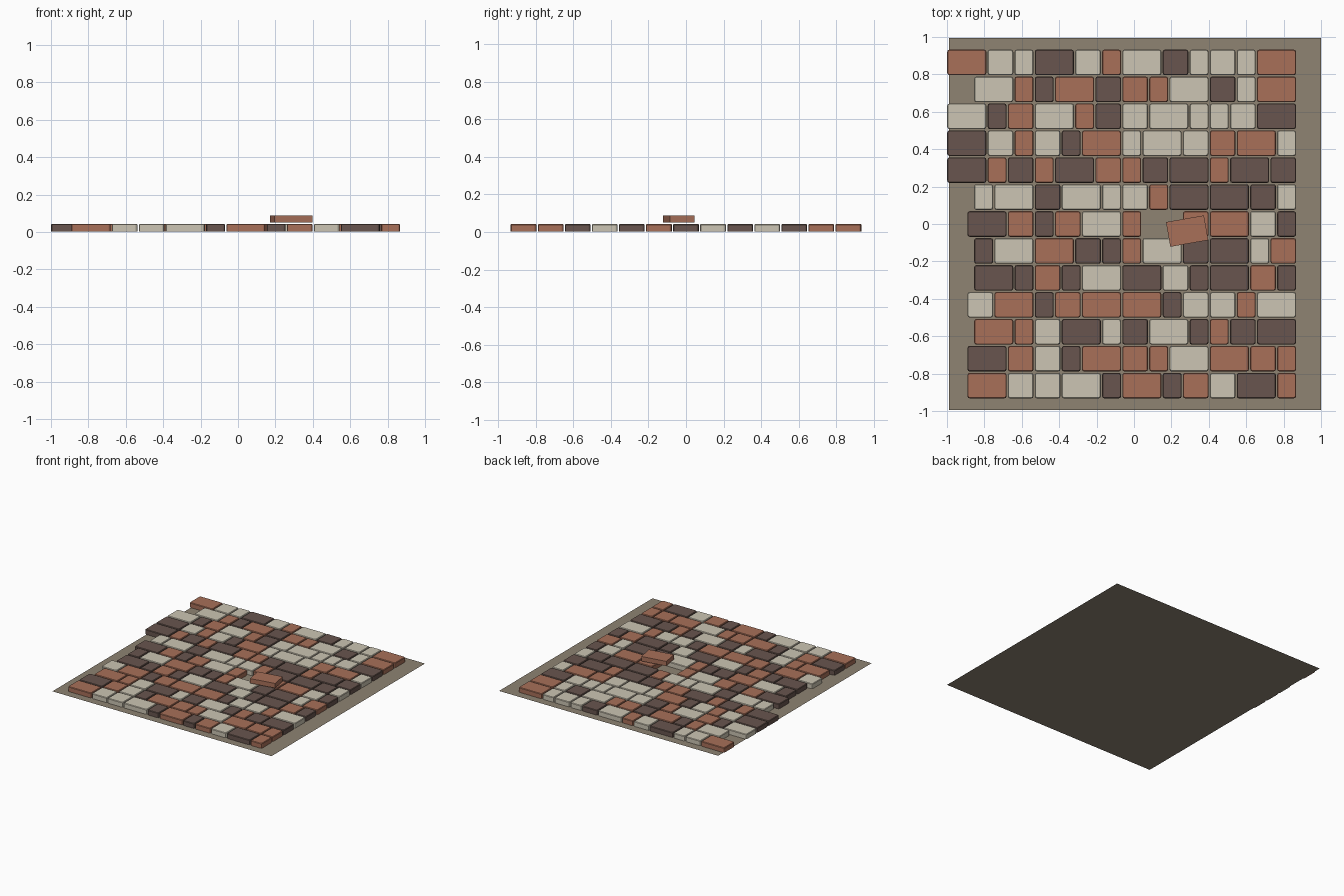
import bpy, bmesh, math

if "Cube" in bpy.data.objects:
    bpy.data.objects.remove(bpy.data.objects["Cube"])

def lin(h):
    f = lambda c: c / 12.92 if c <= 0.04045 else ((c + 0.055) / 1.055) ** 2.4
    return [f(int(h[i:i + 2], 16) / 255) for i in (0, 2, 4)] + [1]

def material(name, h):
    m = bpy.data.materials.new(name)
    m.diffuse_color = lin(h)
    m.use_nodes = True
    m.node_tree.nodes["Principled BSDF"].inputs["Base Color"].default_value = m.diffuse_color
    return m

MATS = {"R": material("terracotta red", "A87059"),
        "C": material("cream stone", "CCC5B3"),
        "D": material("dark brown", "68554E")}
SAND = material("sand bed", "8E8372")

U, GAP = 0.036, 0.007          # paving module (pavers are 3, 4 or 6 wide, 4 deep)
Z0, Z1 = 0.003, 0.043
RIGHT = 0.8665 + GAP / 2       # all rows end flush on this side

# Rows from back to front: colour + width in modules, "_" is a missing paver
ROWS = [
    "R6 C4 C3 D6 C4 R3 C6 D4 C3 C4 C3 R6",
    "C6 R3 D3 R6 D4 R4 R3 C6 D4 C3 R6",
    "C6 D3 R4 C6 R3 D4 C4 C6 C3 C3 C4 D6",
    "D6 C4 R3 C4 D3 R6 C3 C6 C4 R4 R6 C3",
    "D6 R3 D4 R3 D6 R4 R3 D4 D6 R3 D6 D4",
    "C3 C6 D4 C6 C3 C4 R3 D6 D6 D4 C3",
    "D6 R4 D3 R4 C6 R3 _6 R4 R6 C4 D3",
    "D3 C6 R6 D4 D3 R3 C6 D4 D6 C3 R4",
    "D6 D3 R4 D3 C6 D6 C4 D3 D6 R4 D3",
    "C4 R6 D3 R4 R6 R6 D3 C4 C4 R3 C6",
    "R6 R3 C4 D6 C3 D4 C6 D3 R3 D4 D6",
    "D6 R4 C4 D3 R6 R4 R3 C6 R6 R4 R3",
    "R6 C4 C4 C6 D3 R6 D3 R4 C4 D6 R3",
]

def block(name, w, d, h, mat, rounded=True):
    """Paver mesh centred on its base, corners rounded and top edge chamfered."""
    bm = bmesh.new()
    bmesh.ops.create_cube(bm, size=1)
    for v in bm.verts:
        v.co = (v.co.x * w, v.co.y * d, (v.co.z + 0.5) * h)
    if rounded:
        up = [e for e in bm.edges if abs(e.verts[0].co.z - e.verts[1].co.z) > h / 2]
        bmesh.ops.bevel(bm, geom=up, offset=0.012, segments=2, profile=0.5, affect='EDGES')
        rim = [e for e in bm.edges if all(v.co.z > h - 1e-5 for v in e.verts)]
        bmesh.ops.bevel(bm, geom=rim, offset=0.004, segments=1, affect='EDGES')
    me = bpy.data.meshes.new(name)
    bm.to_mesh(me)
    bm.free()
    me.materials.append(mat)
    return me

def place(name, me, loc, rot=0):
    ob = bpy.data.objects.new(name, me)
    ob.location = loc
    ob.rotation_euler.z = rot
    bpy.context.collection.objects.link(ob)

# Laid pavers
meshes = {}
for r, row in enumerate(ROWS):
    cells = row.split()
    x = RIGHT - U * sum(int(c[1]) for c in cells)
    y = (len(ROWS) / 2 - r - 0.5) * 4 * U
    for i, c in enumerate(cells):
        w = int(c[1]) * U
        if c[0] != "_":
            if c not in meshes:
                meshes[c] = block("paver_" + c, w - GAP, 4 * U - GAP, Z1 - Z0, MATS[c[0]])
            place(f"paver_row{r + 1}_{i + 1}", meshes[c], (x + w / 2, y, Z0))
        x += w

# Loose paver lying askew beside its gap
place("loose_paver", block("loose_paver", 0.206, 0.134, 0.038, MATS["R"], False),
      (0.284, -0.038, 0.05), math.radians(10))

# Flat sand bed
bm = bmesh.new()
bmesh.ops.create_grid(bm, x_segments=1, y_segments=1, size=0.994)
me = bpy.data.meshes.new("sand_bed")
bm.to_mesh(me)
bm.free()
me.materials.append(SAND)
place("sand_bed", me, (0.006, 0, 0))
